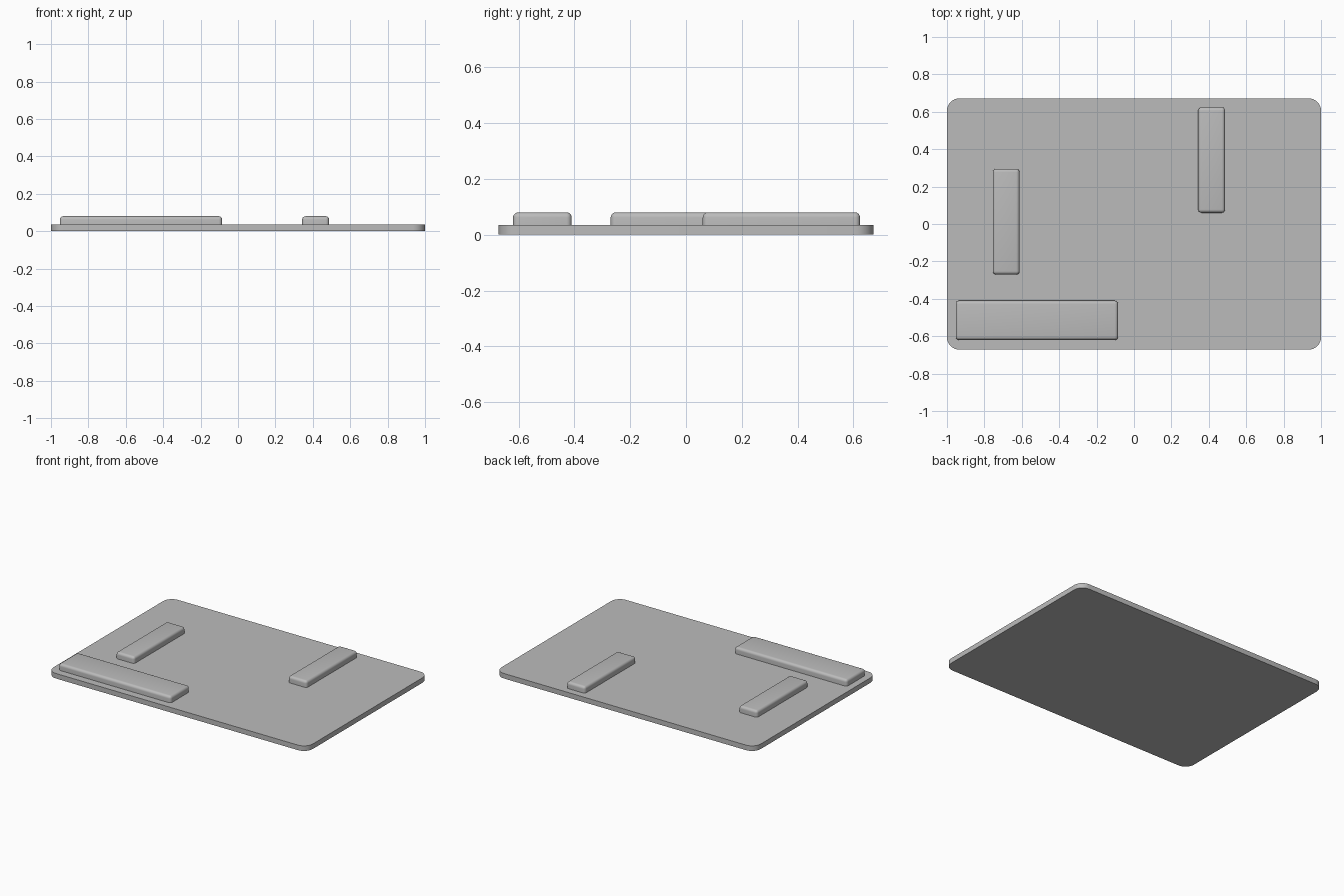
import bpy
import bmesh
import math

cube = bpy.data.objects.get("Cube")
if cube:
    bpy.data.objects.remove(cube, do_unlink=True)

# Single grey finish
grey = bpy.data.materials.new("plain_grey")
grey.use_nodes = True
colour = (0.5, 0.5, 0.5, 1)
grey.diffuse_color = colour
grey.node_tree.nodes["Principled BSDF"].inputs["Base Color"].default_value = colour


def rounded_box(name, low, high, radius, segments, pick):
    """Box between two corners, with the edges chosen by pick rounded off."""
    bm = bmesh.new()
    bmesh.ops.create_cube(bm, size=1)
    for v in bm.verts:
        v.co = [(a + b) / 2 + c * (b - a) for a, b, c in zip(low, high, v.co)]
    edges = [e for e in bm.edges if pick(e)]
    bmesh.ops.bevel(bm, geom=edges, offset=radius, offset_type='OFFSET',
                    segments=segments, profile=0.5, affect='EDGES')
    mesh = bpy.data.meshes.new(name)
    bm.to_mesh(mesh)
    bm.free()
    mesh.materials.append(grey)
    obj = bpy.data.objects.new(name, mesh)
    bpy.context.collection.objects.link(obj)
    bpy.ops.object.select_all(action='DESELECT')
    obj.select_set(True)
    bpy.context.view_layer.objects.active = obj
    bpy.ops.object.shade_smooth_by_angle(angle=math.radians(35))
    return obj


def upright(edge):
    a, b = edge.verts
    return abs(a.co.z - b.co.z) > 0.001


def not_bottom(edge):
    return any(v.co.z > BASE_TOP for v in edge.verts)


BASE_TOP = 0.035
BLOCK_TOP = 0.08

# Base plate with rounded corners
rounded_box("base_plate", (-1, -0.672, 0), (1, 0.672, BASE_TOP), 0.067, 8, upright)

# Raised blocks, sunk slightly into the plate: x range, y range
blocks = {
    "front_block": ((-0.953, -0.085), (-0.62, -0.41)),
    "right_block": ((-0.755, -0.612), (-0.27, 0.295)),
    "left_block": ((0.343, 0.487), (0.06, 0.624)),
}
for name, (xs, ys) in blocks.items():
    rounded_box(name, (xs[0], ys[0], BASE_TOP - 0.005), (xs[1], ys[1], BLOCK_TOP),
                0.018, 5, not_bottom)
